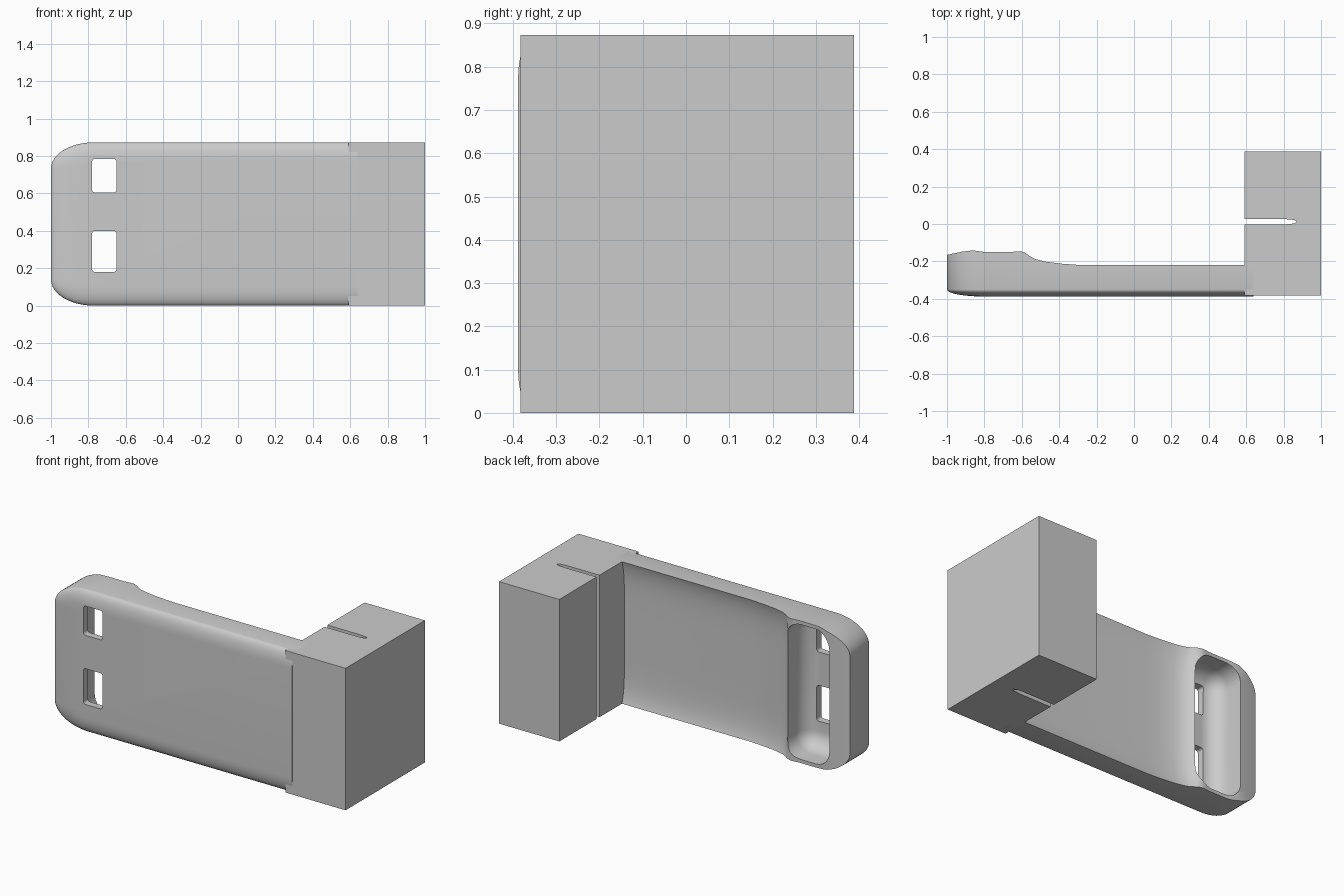
import bpy, bmesh
from math import sin, cos, pi
from mathutils import Vector

if "Cube" in bpy.data.objects:
    bpy.data.objects.remove(bpy.data.objects["Cube"], do_unlink=True)

H = 0.873
grey = bpy.data.materials.new("light grey")
grey.use_nodes = True
grey.diffuse_color = (0.6, 0.6, 0.6, 1)
grey.node_tree.nodes["Principled BSDF"].inputs["Base Color"].default_value = (0.6, 0.6, 0.6, 1)


def make(name, bm, helper=False):
    bmesh.ops.recalc_face_normals(bm, faces=bm.faces)
    mesh = bpy.data.meshes.new(name)
    bm.to_mesh(mesh)
    bm.free()
    ob = bpy.data.objects.new(name, mesh)
    bpy.context.collection.objects.link(ob)
    mesh.materials.append(grey)
    if helper:
        ob.hide_render = True
    return ob


def loft(name, rings, helper=False):
    """Skin a stack of closed rings and cap both ends."""
    bm = bmesh.new()
    loops = [[bm.verts.new(p) for p in ring] for ring in rings]
    for a, b in zip(loops, loops[1:]):
        for i in range(len(a)):
            j = (i + 1) % len(a)
            bm.faces.new((a[i], a[j], b[j], b[i]))
    bm.faces.new(loops[0])
    bm.faces.new(loops[-1])
    return make(name, bm, helper)


def rounded_box(name, lo, hi, radius, segments, axis=None):
    """Box cutter with all edges rounded, or only those along one axis."""
    bm = bmesh.new()
    bmesh.ops.create_cube(bm, size=1)
    for v in bm.verts:
        v.co = Vector([(l + h) / 2 + c * (h - l) for l, h, c in zip(lo, hi, v.co)])
    edges = [e for e in bm.edges if axis is None
             or abs((e.verts[0].co - e.verts[1].co)[axis]) > 1e-4]
    bmesh.ops.bevel(bm, geom=edges, offset=radius, segments=segments,
                    profile=0.5, affect='EDGES')
    return make(name, bm, True)


def cut(ob, cutter):
    mod = ob.modifiers.new(cutter.name, 'BOOLEAN')
    mod.operation = 'DIFFERENCE'
    mod.solver = 'EXACT'
    mod.object = cutter
    bpy.context.view_layer.objects.active = ob
    bpy.ops.object.modifier_apply(modifier=mod.name)
    bpy.data.objects.remove(cutter, do_unlink=True)


# Plate outline with elliptical corners at its free end
def outline(y, ix, iz):
    rx, rz = 0.23 - ix, 0.14 - iz
    x0, z0, z1 = -1 + ix, iz, H - iz
    pts = [(0.64, y, z0)]
    arc = [i / 12 * pi / 2 for i in range(13)]
    pts += [(x0 + rx - rx * sin(a), y, z0 + rz - rz * cos(a)) for a in arc]
    pts += [(x0 + rx - rx * cos(a), y, z1 - rz + rz * sin(a)) for a in arc]
    return pts + [(0.64, y, z1)]


# Arm plate with softly rounded front edges
rings = [outline(0.0, 0, 0)]
for i in range(9):
    a = i / 8 * pi / 2
    rings.append(outline(-0.35 - 0.038 * sin(a), 0.2 * (1 - cos(a)), 0.1 * (1 - cos(a))))
plate = loft("arm_plate", rings)

# Back contour: x, rim y, hollow depth
contour = [(0.8, -0.22, 0.025), (-0.28, -0.22, 0.025), (-0.38, -0.213, 0.025),
           (-0.47, -0.202, 0.025), (-0.53, -0.187, 0.022), (-0.56, -0.17, 0.016),
           (-0.58, -0.155, 0.008), (-0.605, -0.146, 0), (-0.63, -0.146, 0),
           (-0.66, -0.151, 0), (-0.8, -0.15, 0), (-0.86, -0.141, 0),
           (-0.92, -0.148, 0), (-1.0, -0.165, 0), (-1.1, -0.18, 0)]
rings = []
for x, y, depth in contour:
    ring = [(x, 0.2, -0.05), (x, y, -0.05)]
    for i in range(25):
        t = -cos(pi * i / 24)
        ring.append((x, y - depth * (1 - t ** 6), H / 2 * (1 + t)))
    rings.append(ring + [(x, y, H + 0.05), (x, 0.2, H + 0.05)])
cut(plate, loft("back_cutter", rings, True))

# Deep pocket at the free end, and two windows through its floor
cut(plate, rounded_box("pocket_cutter", (-0.875, -0.345, 0.022), (-0.575, 0.2, H - 0.022), 0.1, 8))
for z0, z1 in ((0.18, 0.4), (0.605, 0.785)):
    cut(plate, rounded_box("window_cutter", (-0.78, -0.5, z0), (-0.65, -0.25, z1), 0.015, 4, 1))

# Clamp block, its profile holding a narrow slot with a tapered tip
profile = [(0.59, -0.383), (1, -0.383), (1, 0.388), (0.59, 0.388), (0.59, 0.026), (0.8, 0.026)]
profile += [(0.8 + 0.07 * sin(a), 0.012 + 0.014 * cos(a))
            for a in [i * pi / 10 for i in range(1, 10)]]
profile += [(0.8, -0.002), (0.59, -0.002)]
block = loft("clamp_block", [[(x, y, z) for x, y in profile] for z in (0, H)])

for ob in (plate, block):
    bpy.ops.object.select_all(action='DESELECT')
    ob.select_set(True)
    bpy.context.view_layer.objects.active = ob
    bpy.ops.object.shade_smooth_by_angle(angle=0.6)
